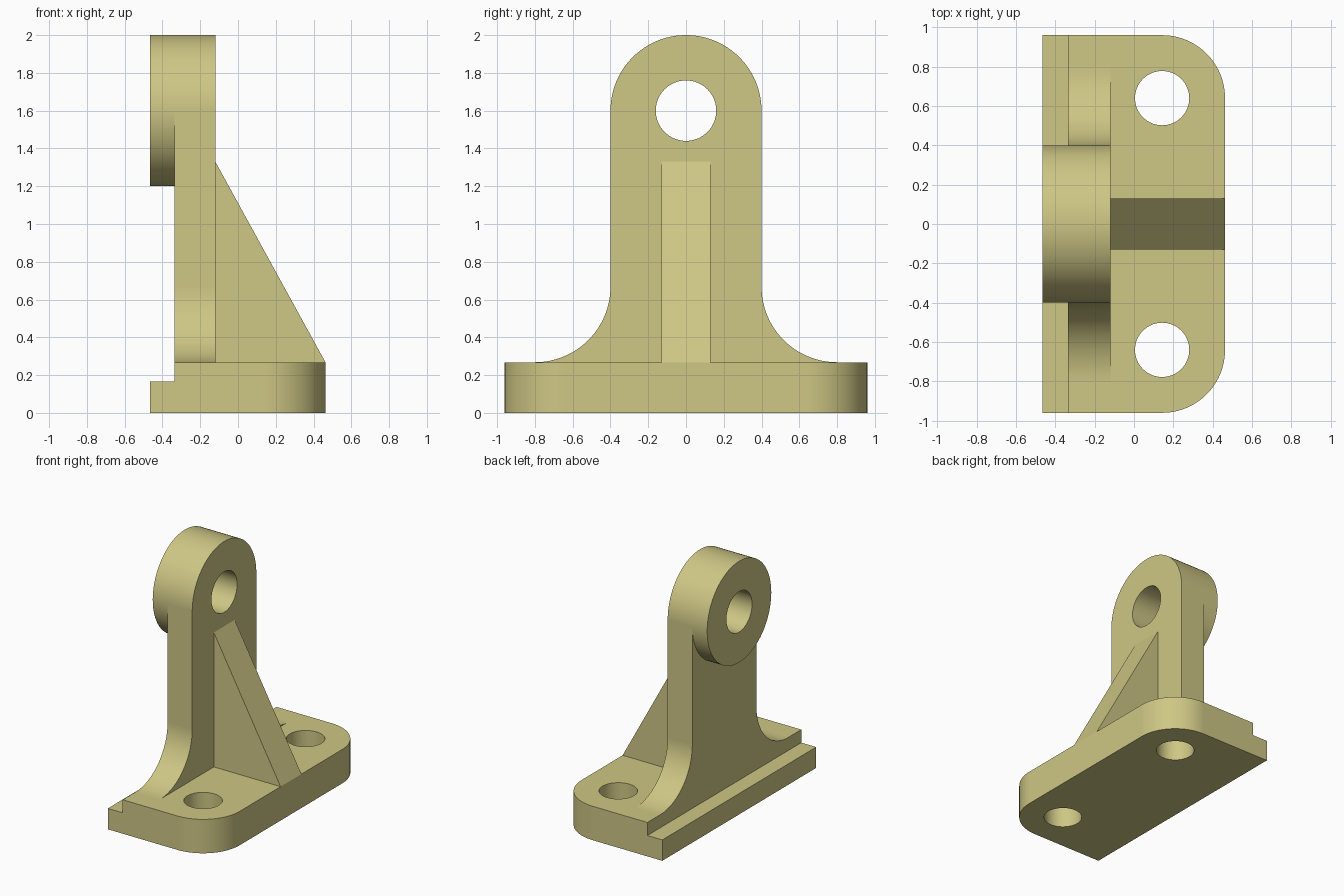
import bpy, bmesh
from math import sin, cos, radians

cube = bpy.data.objects.get("Cube")
if cube:
    bpy.data.objects.remove(cube, do_unlink=True)

# Single khaki material
COLOUR = (0.62, 0.57, 0.235, 1.0)
khaki = bpy.data.materials.new("khaki")
khaki.use_nodes = True
khaki.diffuse_color = COLOUR
khaki.node_tree.nodes["Principled BSDF"].inputs["Base Color"].default_value = COLOUR


def arc(cu, cv, r, a0, a1, n=24):
    """Points on an arc, angles in degrees."""
    angles = [radians(a0 + (a1 - a0) * i / n) for i in range(n + 1)]
    return [(cu + r * cos(a), cv + r * sin(a)) for a in angles]


def circle(cu, cv, r, n=64):
    return arc(cu, cv, r, 0, 360, n)[:-1]


def prism(name, outline, axis, lo, hi):
    """Extrude a 2D outline along x, y or z from lo to hi."""
    place = {"x": lambda u, v: (lo, u, v),
             "y": lambda u, v: (u, lo, v),
             "z": lambda u, v: (u, v, lo)}[axis]
    bm = bmesh.new()
    face = bm.faces.new([bm.verts.new(place(u, v)) for u, v in outline])
    out = bmesh.ops.extrude_face_region(bm, geom=[face])
    step = [hi - lo if a == axis else 0 for a in "xyz"]
    bmesh.ops.translate(bm, vec=step,
                        verts=[g for g in out["geom"] if isinstance(g, bmesh.types.BMVert)])
    bmesh.ops.recalc_face_normals(bm, faces=bm.faces)
    mesh = bpy.data.meshes.new(name)
    bm.to_mesh(mesh)
    bm.free()
    mesh.materials.append(khaki)
    obj = bpy.data.objects.new(name, mesh)
    bpy.context.collection.objects.link(obj)
    return obj


def select(obj):
    bpy.ops.object.select_all(action="DESELECT")
    obj.select_set(True)
    bpy.context.view_layer.objects.active = obj


def cut(obj, cutter):
    """Subtract the cutter, then discard it."""
    cutter.hide_render = True
    mod = obj.modifiers.new("cut", "BOOLEAN")
    mod.operation = "DIFFERENCE"
    mod.solver = "EXACT"
    mod.object = cutter
    select(obj)
    bpy.ops.object.modifier_apply(modifier=mod.name)
    bpy.data.objects.remove(cutter, do_unlink=True)


# Key dimensions
BACK, STEP, FACE, FRONT = -0.465, -0.335, -0.12, 0.463
BASE_TOP, PIVOT_Z = 0.268, 1.6

# Base plate: two rounded corners, a stepped ledge and two bolt holes
outline = ([(BACK, -0.96)] + arc(FRONT - 0.32, -0.64, 0.32, -90, 0)
           + arc(FRONT - 0.32, 0.64, 0.32, 0, 90) + [(BACK, 0.96)])
base = prism("base_plate", outline, "z", 0, BASE_TOP)
cut(base, prism("ledge_cutter", [(-0.8, 0.165), (STEP, 0.165), (STEP, 0.5), (-0.8, 0.5)],
                "y", -1.2, 1.2))
for y in (-0.64, 0.64):
    cut(base, prism("bolt_cutter", circle(0.143, y, 0.138), "z", -0.2, 0.5))

# Upright: flared foot and round head
outline = (arc(0.8, BASE_TOP + 0.4, 0.4, 270, 180)
           + arc(0, PIVOT_Z, 0.4, 0, 180, 48)
           + arc(-0.8, BASE_TOP + 0.4, 0.4, 0, -90))
upright = prism("upright", outline, "x", STEP, FACE)

# Round boss on the back of the head
boss = prism("pivot_boss", circle(0, PIVOT_Z, 0.4, 96), "x", BACK, STEP)

# Pivot hole through upright and boss
for part in (upright, boss):
    cut(part, prism("pivot_cutter", circle(0, PIVOT_Z, 0.16), "x", -0.8, 0.3))

# Triangular stiffening rib
rib = prism("gusset_rib", [(FACE, BASE_TOP), (FRONT, BASE_TOP), (FACE, 1.33)], "y", -0.13, 0.13)

# Smooth curves, sharp edges, flat faces kept flat
for part in (base, upright, boss, rib):
    select(part)
    bpy.ops.object.shade_smooth_by_angle(angle=radians(30))
    part.modifiers.new("weighted_normals", "WEIGHTED_NORMAL").keep_sharp = True
